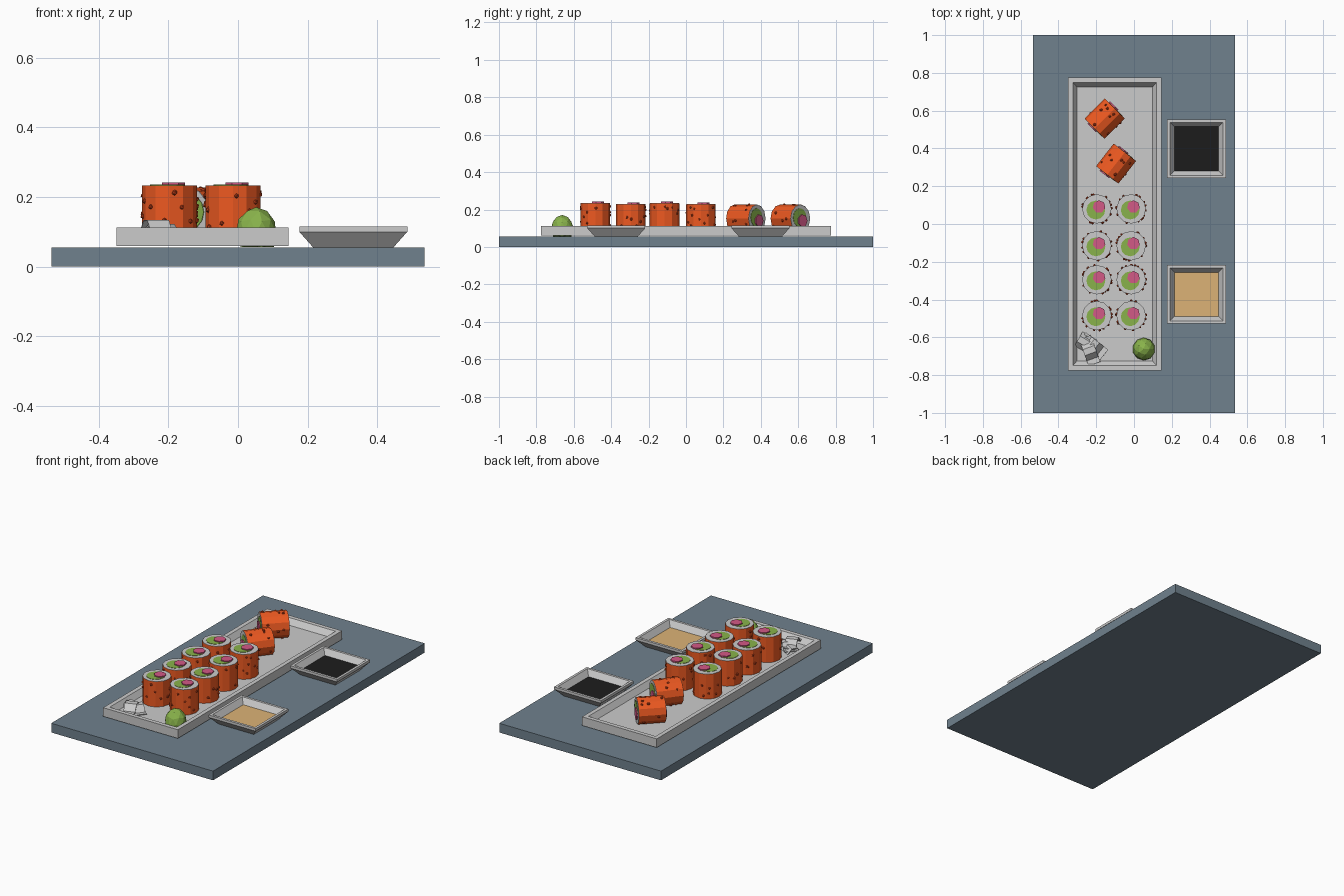
import bpy, bmesh, math, random
from mathutils import Matrix, Vector

if "Cube" in bpy.data.objects:
    bpy.data.objects.remove(bpy.data.objects["Cube"])

random.seed(4)


def mat(name, rgb):
    m = bpy.data.materials.new(name)
    m.diffuse_color = (*rgb, 1)
    m.use_nodes = True
    m.node_tree.nodes["Principled BSDF"].inputs["Base Color"].default_value = m.diffuse_color
    return m


SLATE = mat("slate", (0.16, 0.22, 0.27))
ORANGE = mat("orange_coating", (0.85, 0.10, 0.015))
RED = mat("roe_red", (0.55, 0.05, 0.01))
GREEN = mat("avocado_green", (0.25, 0.45, 0.07))
PINK = mat("fish_pink", (0.65, 0.10, 0.24))
BLACK = mat("soy_black", (0.012, 0.012, 0.012))
TAN = mat("sauce_tan", (0.72, 0.45, 0.18))


def finish(name, bm, material=None, matrix=None):
    bmesh.ops.recalc_face_normals(bm, faces=bm.faces)
    me = bpy.data.meshes.new(name)
    bm.to_mesh(me)
    bm.free()
    ob = bpy.data.objects.new(name, me)
    bpy.context.collection.objects.link(ob)
    if matrix:
        ob.matrix_world = matrix
    if material:
        me.materials.append(material)
    return ob


def loft(name, rings, loc=(0, 0, 0), material=None):
    """Stack of rectangles (half_x, half_y, z), capped at both ends."""
    bm = bmesh.new()
    loops = [[bm.verts.new((sx * hx, sy * hy, z)) for sx, sy in
              ((-1, -1), (1, -1), (1, 1), (-1, 1))] for hx, hy, z in rings]
    for a, b in zip(loops, loops[1:]):
        for i in range(4):
            j = (i + 1) % 4
            bm.faces.new((a[i], a[j], b[j], b[i]))
    bm.faces.new(loops[0][::-1])
    bm.faces.new(loops[-1])
    return finish(name, bm, material, Matrix.Translation(loc))


def cylinder(name, r, h, n, material, matrix, offset=(0, 0)):
    bm = bmesh.new()
    bmesh.ops.create_cone(bm, cap_ends=True, segments=n, radius1=r, radius2=r, depth=h,
                          matrix=Matrix.Translation((*offset, 0)))
    return finish(name, bm, material, matrix)


def sushi_roll(name, matrix, h=0.15, r=0.079):
    # orange tube around a rice core
    bm = bmesh.new()
    bmesh.ops.create_cone(bm, cap_ends=False, segments=12, radius1=r, radius2=r, depth=h)
    finish(name + "_coating", bm, ORANGE, matrix)
    cylinder(name + "_rice", r - 0.001, h + 0.002, 12, None, matrix)
    # fillings poke out of both ends
    cylinder(name + "_avocado", 0.05, h + 0.006, 12, GREEN, matrix, (-0.005, -0.006))
    cylinder(name + "_fish", 0.034, h + 0.018, 7, PINK, matrix, (0.012, 0.012))
    # roe beads scattered on the coating
    bm = bmesh.new()
    for i in range(16):
        a = (i + random.uniform(-.3, .3)) * math.tau * 0.382
        p = Vector((r * .98 * math.cos(a), r * .98 * math.sin(a), random.uniform(-.42, .42) * h))
        bmesh.ops.create_icosphere(bm, subdivisions=1, radius=random.uniform(.006, .009),
                                   matrix=Matrix.Translation(p))
    finish(name + "_roe", bm, RED, matrix)


# slate board and long serving plate
loft("slate_board", [(0.535, 1, 0), (0.535, 1, 0.055)], material=SLATE)
loft("serving_plate", [(0.247, 0.775, 0.06), (0.247, 0.775, 0.112), (0.222, 0.75, 0.112),
                       (0.2, 0.725, 0.08)], (-0.102, 0, 0))

# two sauce dishes
for label, y, sauce in (("soy", 0.398, BLACK), ("mayo", -0.373, TAN)):
    loft(label + "_dish", [(0.115, 0.115, 0.055), (0.155, 0.155, 0.1), (0.155, 0.155, 0.115),
                           (0.14, 0.14, 0.115), (0.11, 0.11, 0.07)], (0.331, y, 0))
    loft(label + "_sauce", [(0.108, 0.108, 0.069), (0.117, 0.117, 0.082)], (0.331, y, 0), sauce)

# eight standing rolls
for i, y in enumerate((0.08, -0.115, -0.295, -0.485)):
    for j, x in enumerate((-0.197, -0.015)):
        sushi_roll(f"roll_{i}_{j}", Matrix.Translation((x, y, 0.155 + 0.005 * (i % 2 - 0.5))))

# two rolls lying on their sides
for i, (x, y, ang) in enumerate(((-0.155, 0.558, 45), (-0.095, 0.32, 52))):
    m = (Matrix.Translation((x, y, 0.152)) @ Matrix.Rotation(math.radians(ang), 4, 'Z')
         @ Matrix.Rotation(math.pi / 2, 4, 'Y'))
    sushi_roll(f"lying_roll_{i}", m, r=0.075)

# wasabi mound
bm = bmesh.new()
bmesh.ops.create_icosphere(bm, subdivisions=2, radius=1)
for v in bm.verts:
    v.co.x *= 0.06
    v.co.y *= 0.06
    v.co.z = v.co.z * 0.075 if v.co.z > 0 else max(v.co.z * 0.075, -0.04)
finish("wasabi", bm, GREEN, Matrix.Translation((0.052, -0.662, 0.096)))

# folded ginger slices
for i, (x, y, ang) in enumerate(((-0.255, -0.63, 60), (-0.22, -0.65, -38), (-0.235, -0.67, -70))):
    bm = bmesh.new()
    w = 0.045 - 0.006 * i
    rows = [[bm.verts.new((0.075 * t, s * w, 0.012 * i + 0.024 * math.cos(t * 4)))
             for s in (-1, 1)] for t in (-1, -.6, -.2, .2, .6, 1)]
    for a, b in zip(rows, rows[1:]):
        bm.faces.new((a[0], b[0], b[1], a[1]))
    m = Matrix.Translation((x, y, 0.09)) @ Matrix.Rotation(math.radians(ang), 4, 'Z')
    ob = finish(f"ginger_slice_{i}", bm, None, m)
    ob.modifiers.new("thickness", 'SOLIDIFY').thickness = 0.004
